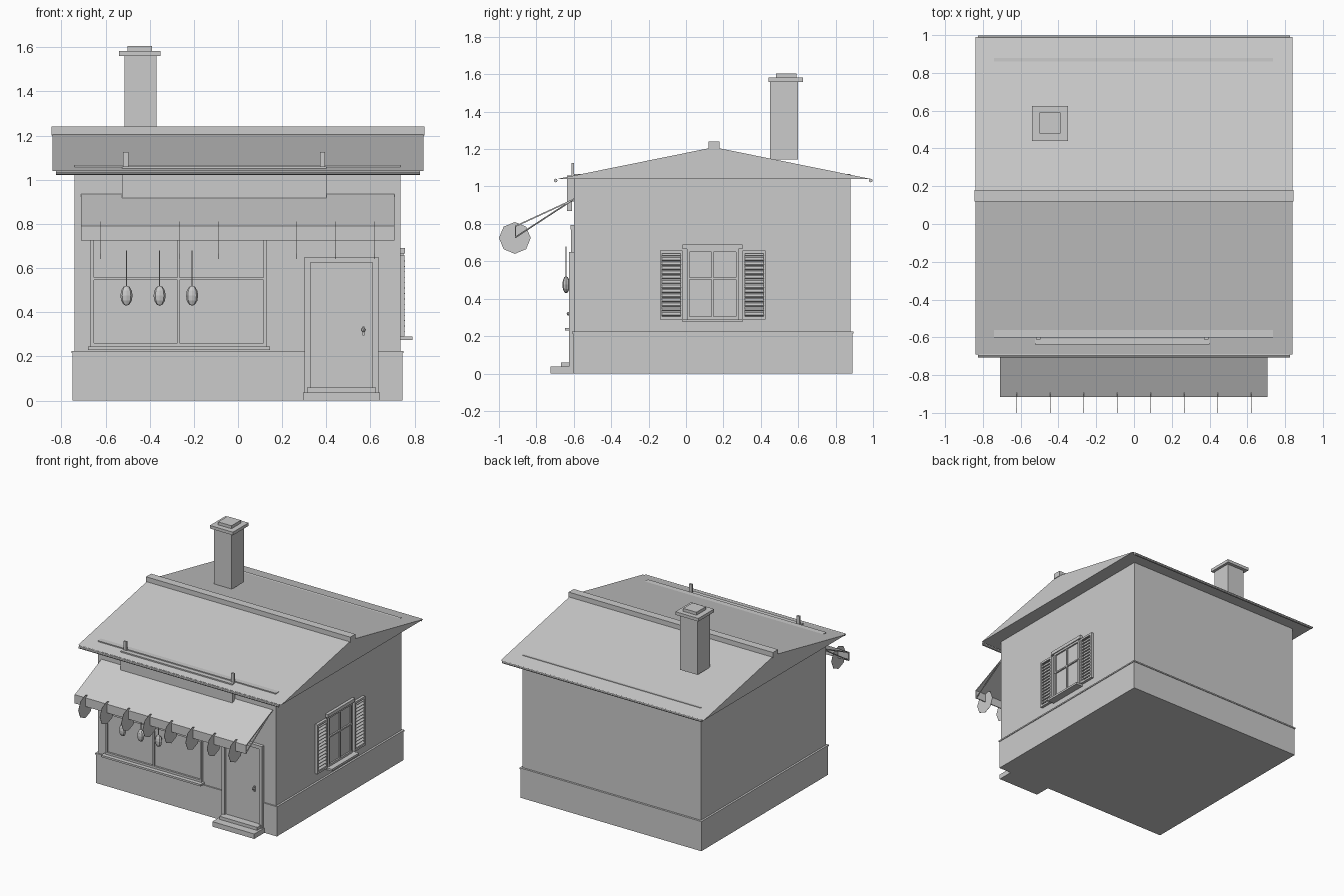
import bpy, bmesh, math
from mathutils import Vector, Matrix

cube = bpy.data.objects.get("Cube")
if cube:
    bpy.data.objects.remove(cube, do_unlink=True)

grey = bpy.data.materials.new("plain_grey")
grey.use_nodes = True
grey.diffuse_color = (0.6, 0.6, 0.6, 1)
grey.node_tree.nodes["Principled BSDF"].inputs["Base Color"].default_value = grey.diffuse_color


def finish(name, bm):
    bmesh.ops.recalc_face_normals(bm, faces=bm.faces)
    mesh = bpy.data.meshes.new(name)
    bm.to_mesh(mesh)
    bm.free()
    mesh.materials.append(grey)
    obj = bpy.data.objects.new(name, mesh)
    bpy.context.collection.objects.link(obj)
    return obj


def box(name, x, y, z, tilt=0):
    """Box from (min, max) ranges, optionally tilted about the y axis."""
    lo, hi = Vector((x[0], y[0], z[0])), Vector((x[1], y[1], z[1]))
    bm = bmesh.new()
    bmesh.ops.create_cube(bm, size=1)
    bmesh.ops.transform(bm, verts=bm.verts, matrix=Matrix.Translation((lo + hi) / 2)
                        @ Matrix.Rotation(tilt, 4, 'Y') @ Matrix.Diagonal(hi - lo).to_4x4())
    return finish(name, bm)


def extrude_x(name, profile, x0, x1):
    """Closed (y, z) profile swept along x."""
    bm = bmesh.new()
    face = bm.faces.new([bm.verts.new((x0, y, z)) for y, z in profile])
    new = bmesh.ops.extrude_face_region(bm, geom=[face])["geom"]
    bmesh.ops.translate(bm, vec=(x1 - x0, 0, 0),
                        verts=[v for v in new if isinstance(v, bmesh.types.BMVert)])
    return finish(name, bm)


def rod(name, start, end, radius, sides=8):
    a, b = Vector(start), Vector(end)
    bm = bmesh.new()
    turn = (b - a).to_track_quat('Z', 'Y').to_matrix().to_4x4()
    bmesh.ops.create_cone(bm, cap_ends=True, segments=sides, radius1=radius, radius2=radius,
                          depth=(b - a).length, matrix=Matrix.Translation((a + b) / 2) @ turn)
    return finish(name, bm)


def ball(name, centre, size):
    bm = bmesh.new()
    bmesh.ops.create_uvsphere(bm, u_segments=8, v_segments=6, radius=0.5,
                              matrix=Matrix.Translation(centre) @ Matrix.Diagonal(size).to_4x4())
    return finish(name, bm)


# Walls and plinth
box("walls", (-0.74, 0.735), (-0.6, 0.88), (0.2, 1.066))
box("plinth", (-0.75, 0.745), (-0.605, 0.89), (0, 0.215))
box("plinth_band", (-0.755, 0.75), (-0.61, 0.895), (0.215, 0.225))

# Roof, ridge and gutters
extrude_x("roof", [(-0.69, 1.04), (0.15, 1.21), (0.99, 1.04)], -0.84, 0.84)
box("ridge_cap", (-0.845, 0.845), (0.12, 0.18), (1.2, 1.24))
for side, y in (("front", -0.697), ("back", 0.988)):
    rod(side + "_gutter", (-0.825, y, 1.032), (0.825, y, 1.032), 0.01)

# Chimney
box("chimney_stack", (-0.515, -0.37), (0.45, 0.6), (1.145, 1.56))
box("chimney_cap", (-0.54, -0.35), (0.44, 0.625), (1.56, 1.583))
box("chimney_top", (-0.5, -0.39), (0.48, 0.59), (1.583, 1.605))

# Sign board with two brackets
box("sign_board", (-0.525, 0.4), (-0.637, -0.61), (0.87, 1.06))
for x in (-0.508, 0.383):
    box("sign_bracket", (x - 0.012, x + 0.012), (-0.612, -0.598), (0.92, 1.125))

# Awning with valance, arms and hanging scallop discs
extrude_x("awning", [(-0.6, 0.935), (-0.915, 0.79), (-0.915, 0.725),
                     (-0.908, 0.725), (-0.908, 0.785), (-0.6, 0.927)], -0.71, 0.708)
for x in (-0.705, 0.703):
    rod("awning_arm", (x, -0.6, 0.932), (x, -0.91, 0.73), 0.004, 6)
for i in range(8):
    x = -0.621 + 0.1773 * i
    rod("awning_scallop", (x - 0.001, -0.915, 0.725), (x + 0.001, -0.915, 0.725), 0.085)

# Shop window
for z0, z1 in ((0.243, 0.26), (0.545, 0.557), (0.77, 0.795)):
    box("shop_window_rail", (-0.67, 0.13), (-0.617, -0.595), (z0, z1))
for x0, x1 in ((-0.67, -0.652), (-0.275, -0.264), (0.116, 0.13)):
    box("shop_window_post", (x0, x1), (-0.616, -0.595), (0.243, 0.795))
box("shop_window_glass", (-0.66, 0.12), (-0.603, -0.595), (0.25, 0.78))
box("shop_window_sill", (-0.68, 0.145), (-0.648, -0.595), (0.23, 0.244))

# Hanging goods in front of the window
for x in (-0.505, -0.355, -0.208):
    ball("hanging_item", (x, -0.641, 0.475), Vector((0.055, 0.04, 0.092)))
    rod("hanging_cord", (x, -0.641, 0.515), (x, -0.641, 0.68), 0.003, 6)

# Door, frame, handle and steps
for x0, x1 in ((0.302, 0.328), (0.61, 0.636)):
    box("door_jamb", (x0, x1), (-0.625, -0.595), (0.037, 0.65))
box("door_head", (0.302, 0.636), (-0.625, -0.595), (0.625, 0.65))
box("door_panel", (0.325, 0.612), (-0.612, -0.595), (0.05, 0.63))
ball("door_knob", (0.568, -0.63, 0.32), Vector((0.018, 0.016, 0.02)))
box("door_handle_plate", (0.563, 0.573), (-0.622, -0.61), (0.295, 0.335))
box("lower_step", (0.295, 0.642), (-0.725, -0.6), (0, 0.037))
box("upper_step", (0.313, 0.626), (-0.667, -0.6), (0.037, 0.06))

# Side window
for z0, z1 in ((0.29, 0.305), (0.503, 0.513), (0.65, 0.665)):
    box("side_window_rail", (0.73, 0.75), (0.005, 0.28), (z0, z1))
for y0, y1 in ((0.005, 0.02), (0.137, 0.148), (0.268, 0.28)):
    box("side_window_post", (0.73, 0.749), (y0, y1), (0.29, 0.665))
box("side_window_glass", (0.73, 0.739), (0.01, 0.275), (0.295, 0.66))
box("side_window_lintel", (0.73, 0.757), (-0.018, 0.303), (0.665, 0.69))
box("side_window_sill", (0.73, 0.79), (-0.018, 0.303), (0.275, 0.29))

# Louvred shutters
for y0, y1 in ((-0.14, -0.018), (0.303, 0.426)):
    for a, b in ((y0, y0 + 0.012), (y1 - 0.012, y1)):
        box("shutter_stile", (0.732, 0.755), (a, b), (0.29, 0.658))
    for z in (0.29, 0.643):
        box("shutter_rail", (0.732, 0.755), (y0, y1), (z, z + 0.015))
    for i in range(14):
        z = 0.318 + 0.0245 * i
        box("shutter_slat", (0.734, 0.757), (y0 + 0.01, y1 - 0.01),
            (z - 0.003, z + 0.003), math.radians(35))
